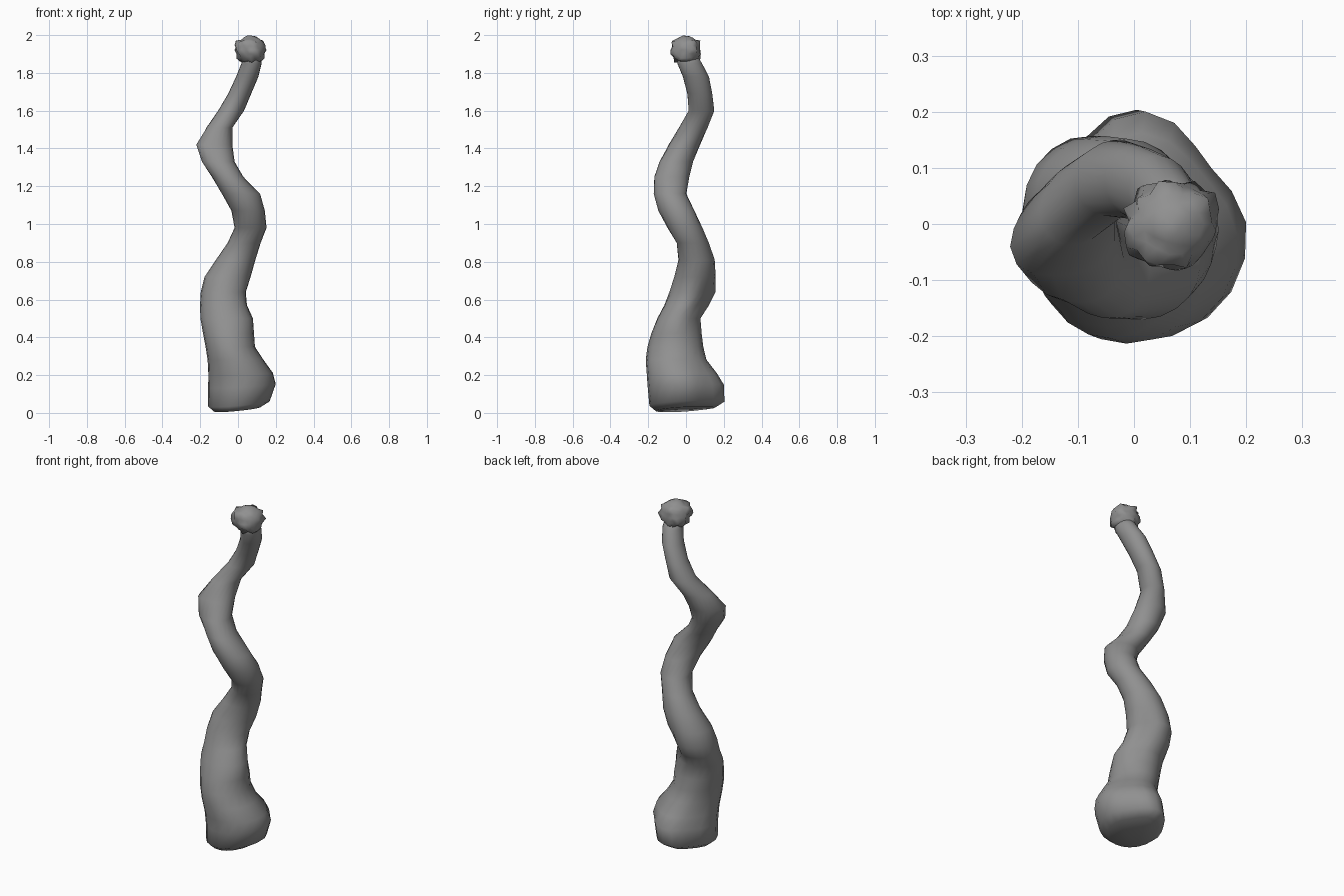
import bpy, bmesh, math, random
from mathutils import Vector

if "Cube" in bpy.data.objects:
    bpy.data.objects.remove(bpy.data.objects["Cube"])

random.seed(4)
SIDES = 20

# winding stalk: height, x min, x max, y min, y max
SECTIONS = [
    (0.00, -.130, .120, -.160, .160), (0.03, -.163, .172, -.193, .210),
    (0.13, -.163, .204, -.202, .208), (0.20, -.160, .187, -.207, .168),
    (0.28, -.162, .135, -.213, .110), (0.35, -.172, .090, -.204, .092),
    (0.42, -.185, .085, -.184, .083), (0.50, -.199, .080, -.152, .078),
    (0.57, -.201, .050, -.115, .125), (0.64, -.197, .045, -.088, .160),
    (0.72, -.177, .068, -.062, .158), (0.81, -.117, .092, -.040, .152),
    (0.90, -.055, .120, -.050, .122), (0.98, -.018, .151, -.098, .087),
    (1.07, -.035, .142, -.147, .045), (1.16, -.085, .117, -.171, .002),
    (1.25, -.138, .028, -.168, .018), (1.33, -.182, -.018, -.140, .038),
    (1.42, -.204, -.030, -.090, .075), (1.51, -.164, -.030, -.037, .115),
    (1.60, -.105, .032, .014, .150), (1.69, -.052, .070, .007, .139),
    (1.78, -.010, .108, -.017, .122), (1.85, .018, .125, -.046, .085),
    (1.90, .030, .118, -.050, .055),
]
# swellings and flattenings: height, spread, direction in degrees, amount
BUMPS = [(0.10, .15, 45, -.042), (0.10, .15, 138, -.030), (0.10, .15, -45, .006),
         (1.39, .09, 212, .030), (0.60, .10, 45, -.030)]

material = bpy.data.materials.new("dark_grey")
material.diffuse_color = (0.28, 0.28, 0.28, 1)
material.use_nodes = True
material.node_tree.nodes["Principled BSDF"].inputs["Base Color"].default_value = material.diffuse_color


def finish(bm, name):
    bmesh.ops.recalc_face_normals(bm, faces=bm.faces)
    mesh = bpy.data.meshes.new(name)
    bm.to_mesh(mesh)
    bm.free()
    mesh.materials.append(material)
    for p in mesh.polygons:
        p.use_smooth = True
    obj = bpy.data.objects.new(name, mesh)
    bpy.context.collection.objects.link(obj)


def centre(i):
    z, x0, x1, y0, y1 = SECTIONS[max(0, min(i, len(SECTIONS) - 1))]
    return Vector(((x0 + x1) / 2, (y0 + y1) / 2, z))


# stalk: slanted elliptical slices lofted together
bm = bmesh.new()
rings = []
for i, (z, x0, x1, y0, y1) in enumerate(SECTIONS):
    c = centre(i)
    a, b = (x1 - x0) / 2, (y1 - y0) / 2
    d = centre(i + 1) - centre(i - 1)
    tx, ty = d.x / d.z, d.y / d.z
    rho = tx * ty / math.sqrt((1 + tx * tx) * (1 + ty * ty)) if z > 0.3 else 0
    tilt = max(0, 1 - z / 0.3)          # the foot is cut at a slant
    ring = []
    for k in range(SIDES):
        t = math.tau * k / SIDES
        u, v = math.cos(t), math.sin(t)
        x = a * u
        y = b * (rho * u + math.sqrt(1 - rho * rho) * v)
        angle = math.atan2(y, x)
        push = sum(amt * max(0, math.cos(angle - math.radians(deg))) ** 6
                   * math.exp(-((z - bz) / spread) ** 2)
                   for bz, spread, deg, amt in BUMPS)
        x += c.x + push * math.cos(angle)
        y += c.y + push * math.sin(angle)
        h = z + tilt * (0.02 + 0.10 * x + 0.06 * y)
        ring.append(bm.verts.new((x, y, max(0, h))))
    rings.append(ring)
for lo, hi in zip(rings, rings[1:]):
    for k in range(SIDES):
        n = (k + 1) % SIDES
        bm.faces.new((lo[k], lo[n], hi[n], hi[k]))
bm.faces.new(rings[0][::-1])
bm.faces.new(rings[-1])
finish(bm, "stalk")

# knobbly tip: ball with many small points, strongest around its lower half
bm = bmesh.new()
bmesh.ops.create_icosphere(bm, subdivisions=3, radius=1)
for v in bm.verts:
    n = v.co.normalized()
    spike = random.random() ** 2
    r = 0.074 + spike * (0.005 if n.z > 0.6 else 0.021)
    if n.z < -0.75:
        r = 0.074
    v.co = Vector((n.x * r + 0.068, n.y * r, n.z * r + 1.922))
finish(bm, "knobbly_tip")
